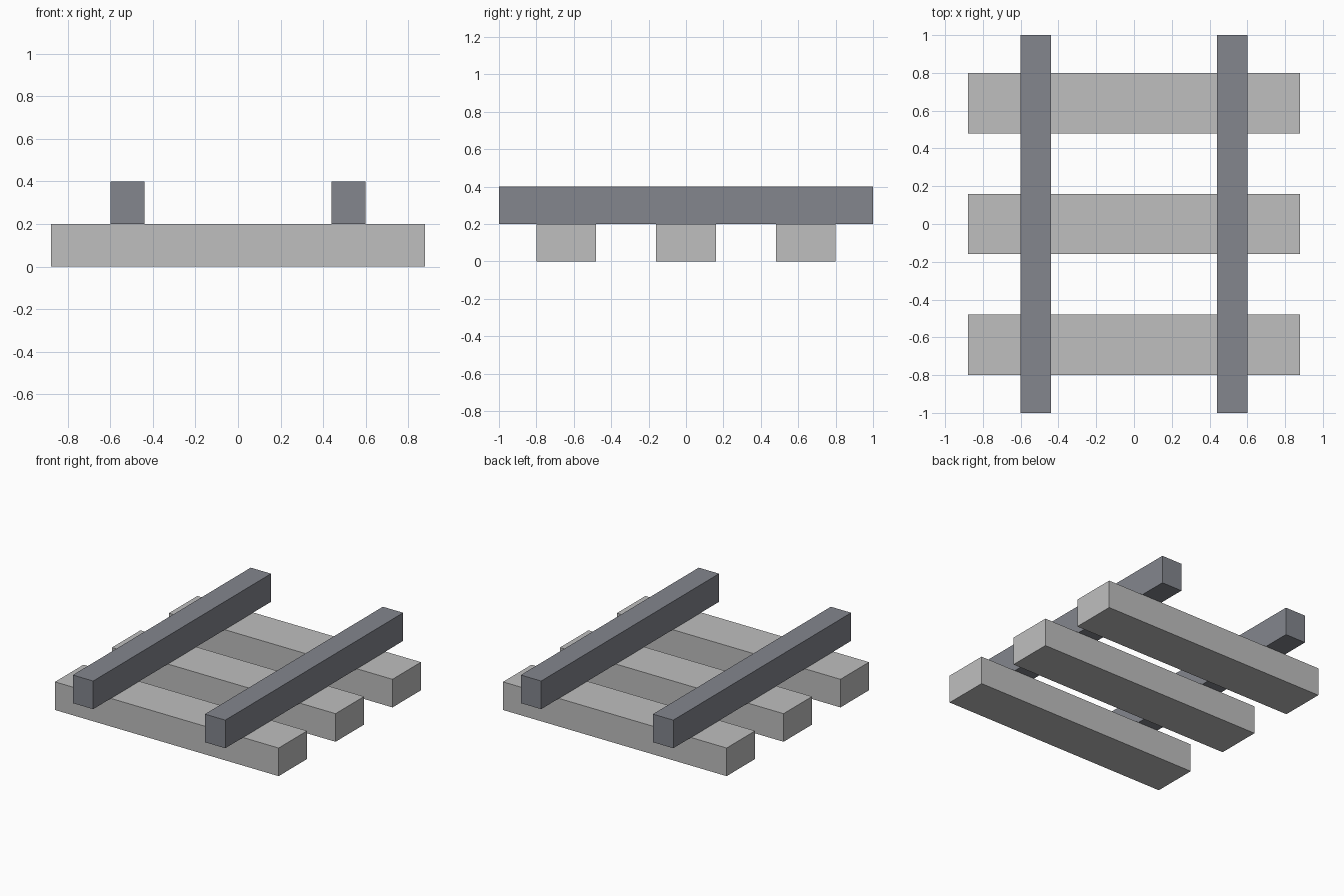
import bpy

cube = bpy.data.objects.get("Cube")
if cube:
    bpy.data.objects.remove(cube, do_unlink=True)


def make_material(name, colour):
    mat = bpy.data.materials.new(name)
    mat.use_nodes = True
    mat.diffuse_color = colour
    mat.node_tree.nodes["Principled BSDF"].inputs["Base Color"].default_value = colour
    return mat


def make_beam(name, centre, size, mat):
    bpy.ops.mesh.primitive_cube_add(size=1, location=centre)
    beam = bpy.context.object
    beam.name = name
    beam.scale = size
    bpy.ops.object.transform_apply(location=False, rotation=False, scale=True)
    beam.data.materials.append(mat)
    return beam


light_grey = make_material("light grey", (0.52, 0.52, 0.52, 1))
steel_grey = make_material("steel grey", (0.227, 0.238, 0.27, 1))

# Cross sleepers, front to back
for label, y in (("front", -0.64), ("middle", 0), ("back", 0.64)):
    make_beam(label + "_sleeper", (0, y, 0.1), (1.76, 0.32, 0.2), light_grey)

# Rails resting on the sleepers
for label, side in (("left", 1), ("right", -1)):
    make_beam(label + "_rail", (side * 0.52, 0, 0.3), (0.16, 2, 0.2), steel_grey)
